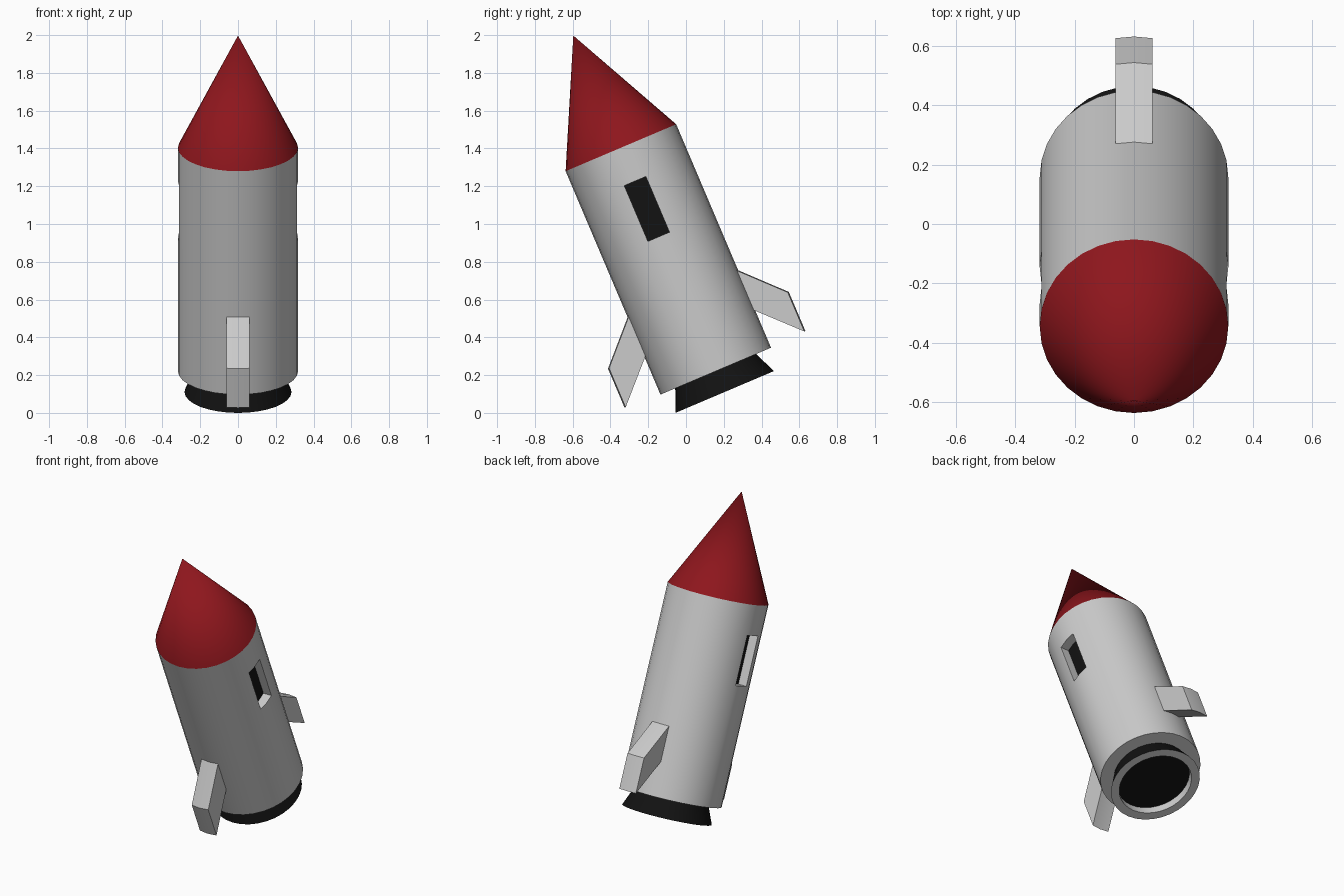
import bpy, bmesh, math
from mathutils import Matrix, Vector

if "Cube" in bpy.data.objects:
    bpy.data.objects.remove(bpy.data.objects["Cube"])

N = 32                      # sides of every round part
R = 0.318                   # body radius
L = 1.285                   # body length
W = R * math.sin(2 * math.pi / N)   # half width of fins and windows
# whole rocket leans forward; origin is the centre of the body's base
TILT = Matrix.Translation((0, 0.1575, 0.221)) @ Matrix.Rotation(math.radians(23), 4, 'X')


def material(name, rgb):
    m = bpy.data.materials.new(name)
    m.diffuse_color = (*rgb, 1)
    m.use_nodes = True
    m.node_tree.nodes["Principled BSDF"].inputs["Base Color"].default_value = m.diffuse_color
    return m


RED = material("red_paint", (0.27, 0.008, 0.012))
BLACK = material("black", (0.006, 0.006, 0.006))


def finish(bm, name, mats=(None,), smooth=True):
    bm.transform(TILT)
    me = bpy.data.meshes.new(name)
    bm.to_mesh(me)
    bm.free()
    for m in mats:
        me.materials.append(m)
    if smooth:
        me.polygons.foreach_set("use_smooth", [True] * len(me.polygons))
        me.set_sharp_from_angle(angle=math.radians(30))
    ob = bpy.data.objects.new(name, me)
    bpy.context.collection.objects.link(ob)
    return ob


def lathe(profile, slots=None):
    """Revolve (radius, height) points; slots gives a material slot per band."""
    bm = bmesh.new()
    rings = []
    for r, z in profile:
        if r == 0:
            rings.append([bm.verts.new((0, 0, z))] * N)
        else:
            rings.append([bm.verts.new((r * math.cos(2 * math.pi * i / N),
                                        r * math.sin(2 * math.pi * i / N), z)) for i in range(N)])
    for k, (a, b) in enumerate(zip(rings, rings[1:])):
        for i in range(N):
            j = (i + 1) % N
            f = bm.faces.new(dict.fromkeys((a[i], a[j], b[j], b[i])))
            f.material_index = slots[k] if slots else 0
    return bm


# body with a recessed dark window on each side
w0, w1 = 0.773, 1.093
bm = lathe([(0.233, 0), (R, 0), (R, w0), (R, w1), (R, L)])
for side in (1, -1):
    faces = []
    for f in bm.faces:
        c = f.calc_center_median()
        if w0 < c.z < w1 and c.x * side > 0 and abs(c.y) < W:
            faces.append(f)
    new = bmesh.ops.extrude_face_region(bm, geom=faces)["geom"]
    bmesh.ops.translate(bm, vec=(-0.06 * side, 0, 0),
                        verts=[g for g in new if isinstance(g, bmesh.types.BMVert)])
    for g in new:
        if isinstance(g, bmesh.types.BMFace):
            g.material_index = 1
    for f in faces:
        if f.is_valid:
            bm.faces.remove(f)
finish(bm, "body", (None, BLACK))

# nose cone
finish(lathe([(R, L), (0, L + 0.645)]), "nose_cone", (RED,))

# engine nozzle: dark floor, grey inner wall and rim, dark skirt
finish(lathe([(0, -0.07), (0.23, -0.07), (0.23, -0.12), (0.283, -0.12), (0.233, 0)],
             (1, 0, 0, 1)), "nozzle", (None, BLACK))

# swept fins, front and back, following the curve of the body
fin_profile = [(R, 0.445), (0.52, 0.235), (0.52, 0.01), (R, 0.218)]
sag = R - math.sqrt(R * R - W * W)
for name, side in (("front_fin", -1), ("back_fin", 1)):
    bm = bmesh.new()
    rows = [[bm.verts.new((x, side * (s - (sag if x else 0)), z)) for s, z in fin_profile]
            for x in (-W, 0, W)]
    for a, b in zip(rows, rows[1:]):
        for i in range(4):
            j = (i + 1) % 4
            bm.faces.new((a[i], a[j], b[j], b[i]))
    bm.faces.new(rows[0])
    bm.faces.new(rows[2])
    bmesh.ops.recalc_face_normals(bm, faces=bm.faces[:])
    finish(bm, name)
